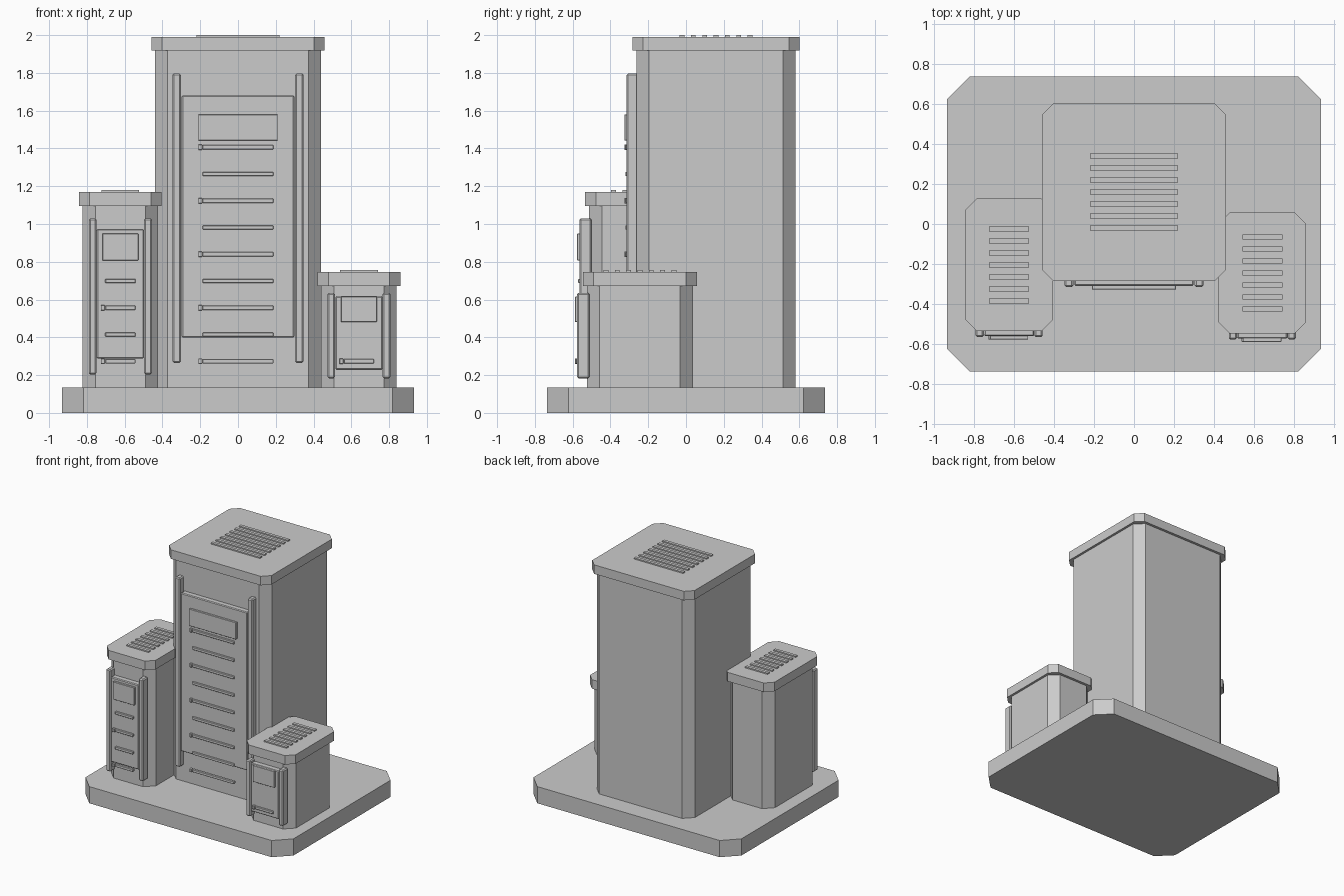
import bpy, bmesh

if "Cube" in bpy.data.objects:
    bpy.data.objects.remove(bpy.data.objects["Cube"])


def prism(name, cx, cy, hx, hy, z0, z1, c):
    """Upright block with chamfered vertical corners."""
    pts = [(hx - c, -hy), (hx, -hy + c), (hx, hy - c), (hx - c, hy),
           (-hx + c, hy), (-hx, hy - c), (-hx, -hy + c), (-hx + c, -hy)]
    bm = bmesh.new()
    face = bm.faces.new([bm.verts.new((cx + x, cy + y, z0)) for x, y in pts])
    ext = bmesh.ops.extrude_face_region(bm, geom=[face])
    top = [v for v in ext["geom"] if isinstance(v, bmesh.types.BMVert)]
    bmesh.ops.translate(bm, verts=top, vec=(0, 0, z1 - z0))
    bmesh.ops.recalc_face_normals(bm, faces=bm.faces)
    return finish(name, bm)


def box(name, x0, x1, y0, y1, z0, z1, bevel=0.0):
    """Box given by its extents, with optional small edge bevel."""
    bm = bmesh.new()
    bmesh.ops.create_cube(bm, size=1)
    for v in bm.verts:
        v.co = (x1 if v.co.x > 0 else x0,
                y1 if v.co.y > 0 else y0,
                z1 if v.co.z > 0 else z0)
    ob = finish(name, bm)
    if bevel:
        mod = ob.modifiers.new("edge_bevel", 'BEVEL')
        mod.width = bevel
        mod.segments = 1
    return ob


def finish(name, bm):
    me = bpy.data.meshes.new(name)
    bm.to_mesh(me)
    bm.free()
    ob = bpy.data.objects.new(name, me)
    bpy.context.collection.objects.link(ob)
    return ob


BASE_TOP = 0.135
SLAT_Z, SLAT_STEP = 0.273, 0.1417


def tower(name, cx, cy, hx, hy, top, rail, panel, window, slat_hx, slats):
    """rail/panel/window: (inner x, outer x, z0, z1) or (half x, z0, z1)."""
    front = cy - hy
    # body and overhanging cap
    prism(name + "_body", cx, cy, hx, hy, BASE_TOP, top, 0.068)
    prism(name + "_cap", cx, cy, hx + 0.019, hy + 0.021, top, top + 0.073, 0.057)
    # roof vent slats
    roof = top + 0.073
    for i in range(-3, 4):
        y = cy + i * 0.06
        box(f"{name}_roof_slat_{i + 4}", cx - hx / 2, cx + hx / 2,
            y - 0.0125, y + 0.0125, roof - 0.005, roof + 0.01)
    # side rails
    xi, xo, z0, z1 = rail
    for label, a, b in (("left", -xo, -xi), ("right", xi, xo)):
        box(f"{name}_{label}_rail", cx + a, cx + b,
            front - 0.051, front + 0.013, z0, z1, 0.008)
    # front panel and raised window
    w, z0, z1 = panel
    box(name + "_panel", cx - w, cx + w, front - 0.046, front + 0.004, z0, z1, 0.006)
    w, z0, z1 = window
    box(name + "_window", cx - w, cx + w, front - 0.063, front - 0.04, z0, z1, 0.002)
    # front slats, every second one with an indicator at its left end
    for k in range(slats):
        z = SLAT_Z + k * SLAT_STEP
        box(f"{name}_front_slat_{k + 1}", cx - slat_hx, cx + slat_hx,
            front - 0.058, front - 0.036, z - 0.0115, z + 0.0115, 0.003)
        if k % 2 == 0:
            box(f"{name}_indicator_{k + 1}", cx - slat_hx - 0.023, cx - slat_hx - 0.002,
                front - 0.063, front - 0.038, z - 0.014, z + 0.014, 0.002)


# base plate
prism("base_plate", 0, 0, 0.932, 0.737, 0, BASE_TOP, 0.115)

# three towers
tower("main_tower", 0, 0.159, 0.44, 0.422, 1.918,
      (0.303, 0.347, 0.265, 1.797), (0.298, 0.398, 1.68),
      (0.21, 1.443, 1.58), 0.187, 9)
tower("left_tower", -0.623, -0.204, 0.2, 0.309, 1.096,
      (0.126, 0.167, 0.204, 1.03), (0.125, 0.287, 0.974),
      (0.095, 0.807, 0.95), 0.08, 4)
tower("right_tower", 0.64, -0.244, 0.2, 0.281, 0.673,
      (0.126, 0.167, 0.183, 0.636), (0.125, 0.228, 0.618),
      (0.095, 0.482, 0.615), 0.08, 1)
